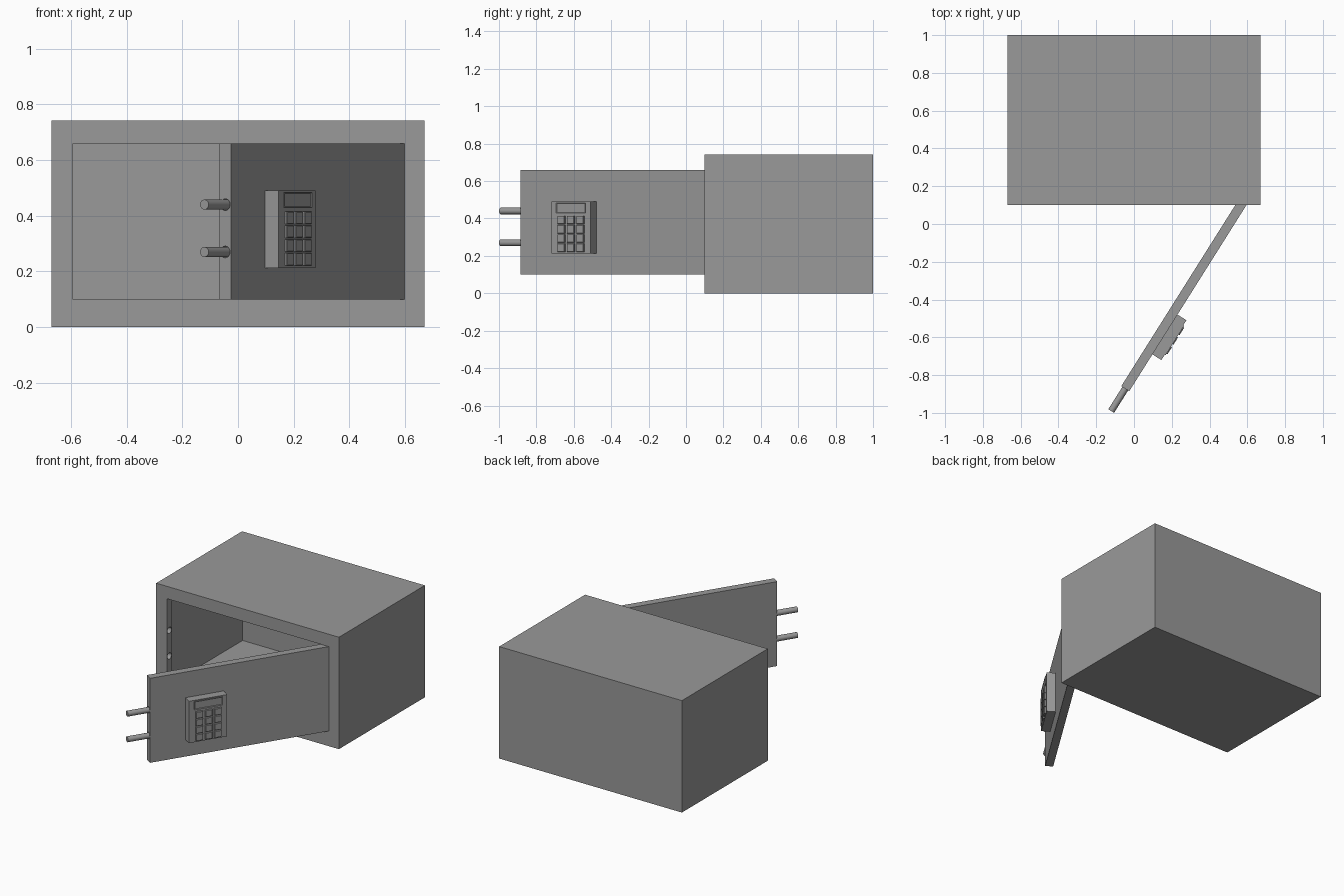
import bpy, bmesh, math
from mathutils import Matrix, Vector

if "Cube" in bpy.data.objects:
    bpy.data.objects.remove(bpy.data.objects["Cube"])

BOLT_Z = (0.27, 0.44)
# Door frame: origin at the free outer edge, local x to the hinge, -y outwards
DOOR = Matrix.Translation((-0.025, -0.885, 0)) @ Matrix.Rotation(math.radians(57.8), 4, 'Z')

steel = bpy.data.materials.new("dark_steel")
steel.diffuse_color = (0.32, 0.32, 0.32, 1)
steel.use_nodes = True
steel.node_tree.nodes["Principled BSDF"].inputs["Base Color"].default_value = steel.diffuse_color


def finish(name, bm, matrix=None):
    bmesh.ops.recalc_face_normals(bm, faces=bm.faces)
    me = bpy.data.meshes.new(name)
    bm.to_mesh(me)
    bm.free()
    me.materials.append(steel)
    ob = bpy.data.objects.new(name, me)
    bpy.context.collection.objects.link(ob)
    if matrix:
        ob.matrix_world = matrix
    return ob


def add_box(bm, lo, hi):
    lo, hi = Vector(lo), Vector(hi)
    m = Matrix.Translation((lo + hi) / 2) @ Matrix.Diagonal((*(hi - lo), 1))
    return bmesh.ops.create_cube(bm, size=1, matrix=m)["verts"]


def box(name, lo, hi, matrix=None):
    bm = bmesh.new()
    add_box(bm, lo, hi)
    return finish(name, bm, matrix)


def rod(name, x0, x1, y, z, r, matrix=None):
    bm = bmesh.new()
    m = Matrix.Translation(((x0 + x1) / 2, y, z)) @ Matrix.Rotation(math.pi / 2, 4, 'Y')
    bmesh.ops.create_cone(bm, cap_ends=True, segments=24, radius1=r, radius2=r,
                          depth=x1 - x0, matrix=m)
    return finish(name, bm, matrix)


def select(ob):
    bpy.ops.object.select_all(action='DESELECT')
    ob.select_set(True)
    bpy.context.view_layer.objects.active = ob


def cut(ob, cutter):
    cutter.hide_render = True
    bpy.context.view_layer.update()
    mod = ob.modifiers.new("cut", 'BOOLEAN')
    mod.operation, mod.solver, mod.object = 'DIFFERENCE', 'EXACT', cutter
    select(ob)
    bpy.ops.object.modifier_apply(modifier=mod.name)
    bpy.data.objects.remove(cutter)


def front_inset(bm, verts, thickness, depth):
    # inset the outward (-y) face of a box, raised or sunk by depth
    faces = {f for v in verts for f in v.link_faces}
    front = min(faces, key=lambda f: f.calc_center_median().y)
    bmesh.ops.inset_region(bm, faces=[front], thickness=thickness, depth=0)
    bmesh.ops.translate(bm, verts=front.verts, vec=(0, -depth, 0))


# Hollow cabinet with a thick front frame
cabinet = box("cabinet", (-0.67, 0.10, 0), (0.67, 1.0, 0.742))
cut(cabinet, box("cavity_cutter", (-0.635, 0.155, 0.045), (0.635, 0.955, 0.70)))
cut(cabinet, box("opening_cutter", (-0.592, 0.0, 0.10), (0.598, 0.30, 0.66)))
for z in BOLT_Z:
    cut(cabinet, rod("socket_cutter", -0.645, -0.55, 0.127, z, 0.021))

# Open door
door = box("door", (0, 0, 0.10), (1.17, 0.05, 0.66), DOOR)
for z in BOLT_Z:
    cut(door, rod("bolt_hole_cutter", -0.05, 0.06, 0.025, z, 0.021, DOOR))

# Locking bolts sliding out of the door edge
for z in BOLT_Z:
    bolt = rod("locking_bolt", -0.14, 0.06, 0.025, z, 0.018, DOOR)
    select(bolt)
    bpy.ops.object.shade_smooth_by_angle()

# Keypad housing
box("keypad_housing", (0.23, -0.056, 0.213), (0.479, 0, 0.49), DOOR)

# Display with sunken screen
bm = bmesh.new()
screen = add_box(bm, (0.264, -0.061, 0.429), (0.447, -0.045, 0.484))
front_inset(bm, screen, 0.006, -0.003)
finish("display", bm, DOOR)

# Key grid, three columns by four rows
bm = bmesh.new()
for col in range(3):
    for row in range(4):
        x, z = 0.296 + 0.06 * col, 0.244 + 0.0495 * row
        key = add_box(bm, (x - 0.023, -0.064, z - 0.022), (x + 0.023, -0.045, z + 0.022))
        front_inset(bm, key, 0.003, 0.003)
finish("keys", bm, DOOR)
